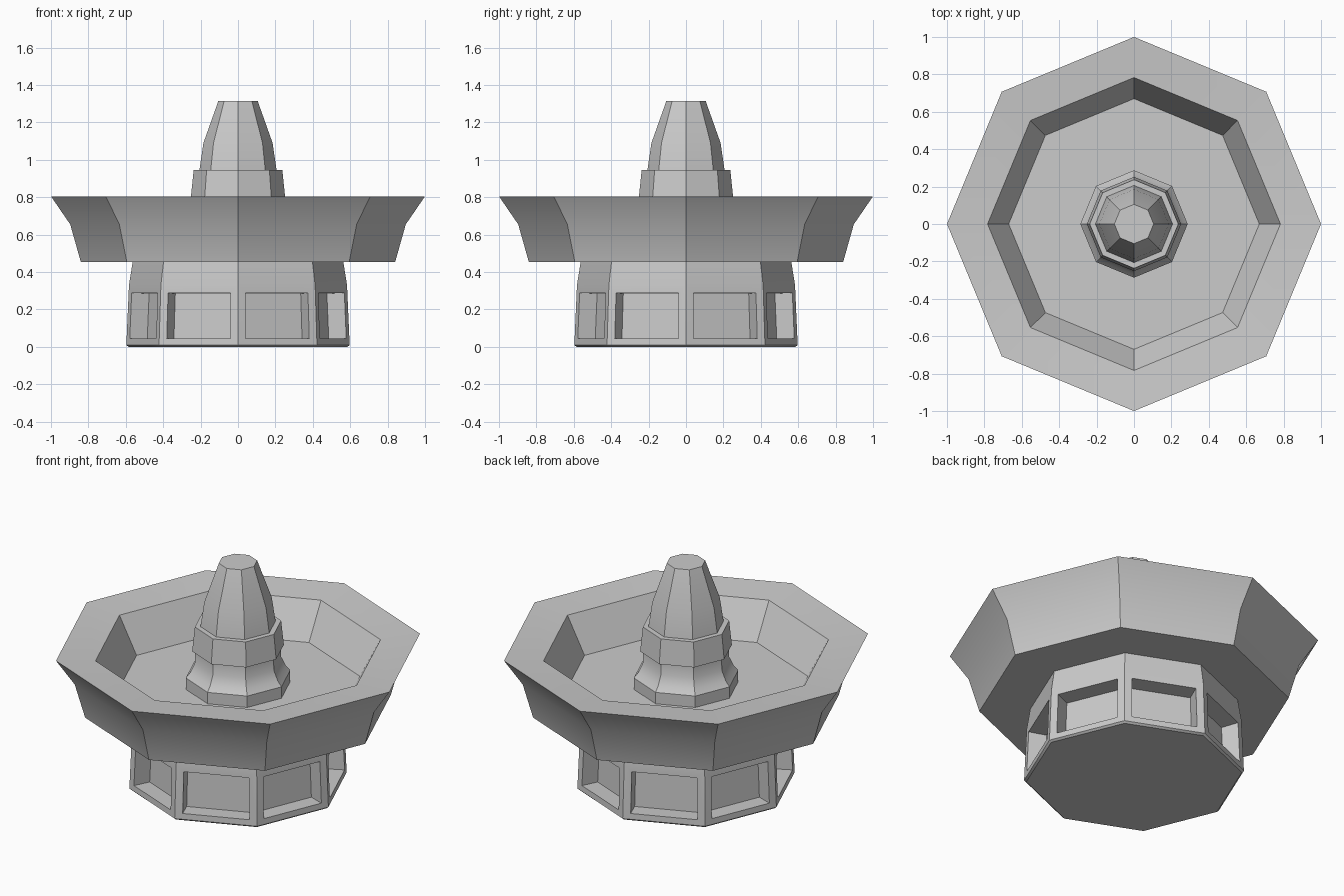
import bpy, bmesh
from math import cos, sin, pi, radians

if "Cube" in bpy.data.objects:
    bpy.data.objects.remove(bpy.data.objects["Cube"])

SIDES = 8


def lathe(name, profile, panels=None):
    """Eight-sided solid from (radius, z) rings, capped at both ends.
    panels = (ring index, frame width, depth, bottom z, top z) recesses that band."""
    bm = bmesh.new()
    rings = [[bm.verts.new((r * cos(2 * pi * i / SIDES), r * sin(2 * pi * i / SIDES), z))
              for i in range(SIDES)] for r, z in profile]
    bands = []
    for lo, hi in zip(rings, rings[1:]):
        bands.append([bm.faces.new((lo[i], lo[(i + 1) % SIDES], hi[(i + 1) % SIDES], hi[i]))
                      for i in range(SIDES)])
    bm.faces.new(rings[0][::-1])
    bm.faces.new(rings[-1])
    bm.normal_update()
    if panels:
        index, frame, depth, low, high = panels
        bmesh.ops.inset_individual(bm, faces=bands[index], thickness=frame, use_even_offset=True)
        for f in bands[index]:
            middle = f.calc_center_median().z
            for v in f.verts:
                v.co.z = low if v.co.z < middle else high
        inner = bmesh.ops.extrude_discrete_faces(bm, faces=bands[index])["faces"]
        bm.normal_update()
        for f in inner:
            bmesh.ops.translate(bm, verts=f.verts, vec=-f.normal * depth)
    mesh = bpy.data.meshes.new(name)
    bm.to_mesh(mesh)
    bm.free()
    obj = bpy.data.objects.new(name, mesh)
    bpy.context.collection.objects.link(obj)
    bpy.ops.object.select_all(action='DESELECT')
    obj.select_set(True)
    bpy.context.view_layer.objects.active = obj
    bpy.ops.object.shade_smooth_by_angle(angle=radians(30))
    return obj


# Plinth with a recessed panel on each side
lathe("base", [(0.585, 0), (0.597, 0.01), (0.583, 0.33), (0.563, 0.455)],
      panels=(1, 0.043, 0.101, 0.044, 0.289))

# Basin: flared outside, rim dipping slightly inward, sloped inside wall and floor
lathe("basin", [(0.84, 0.453), (0.897, 0.655), (1.0, 0.805), (0.783, 0.787), (0.67, 0.577)])

# Pedestal foot: lip on the basin floor, flaring up to a narrow neck
lathe("pedestal_foot", [(0.287, 0.57), (0.287, 0.645), (0.262, 0.675), (0.237, 0.73),
                        (0.235, 0.80)])

# Collar overhanging the neck
lathe("pedestal_collar", [(0.252, 0.80), (0.237, 0.945)])

# Tapered spout
lathe("spout", [(0.207, 0.94), (0.185, 1.09), (0.105, 1.315)])
